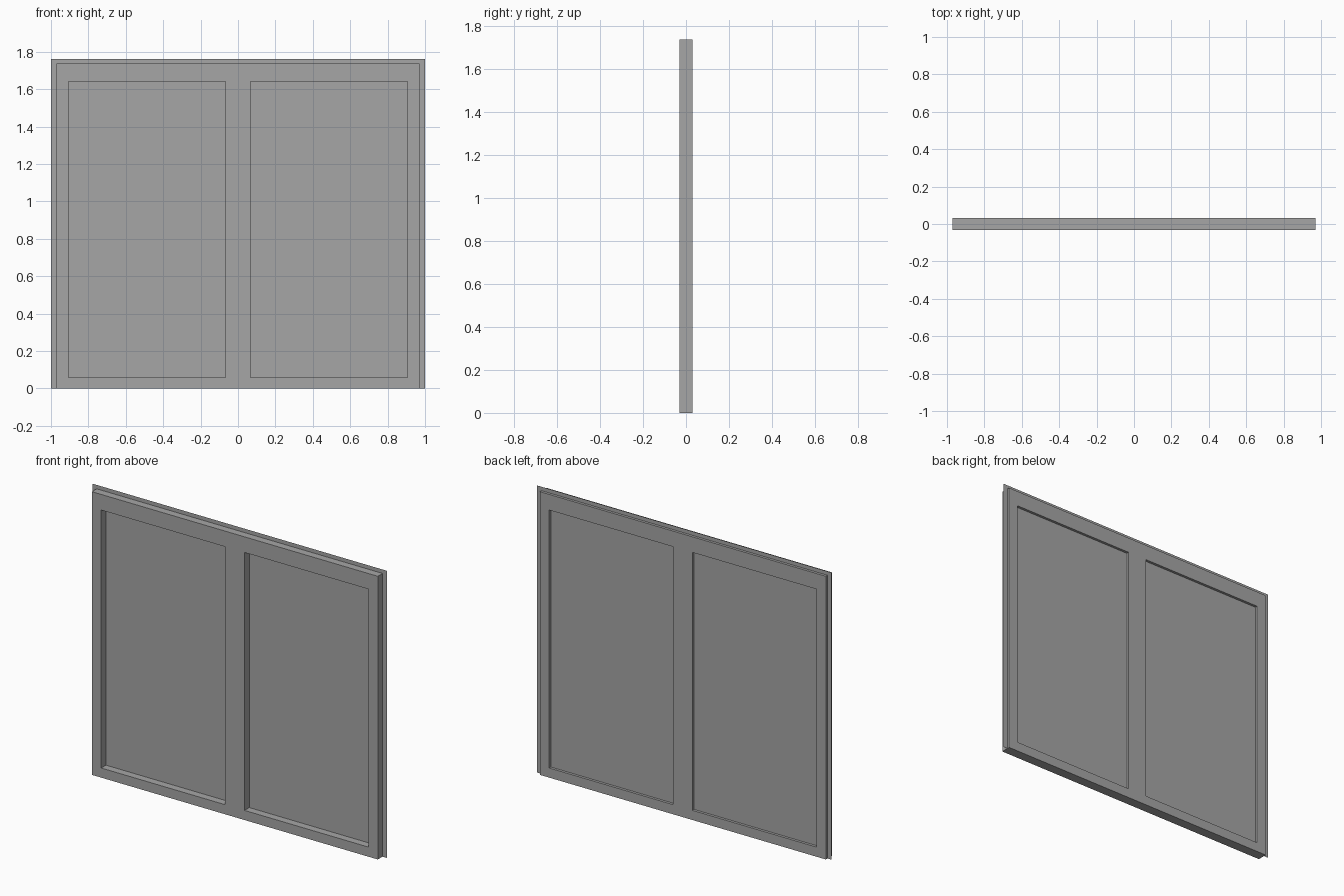
import bpy
import bmesh

cube = bpy.data.objects.get("Cube")
if cube:
    bpy.data.objects.remove(cube, do_unlink=True)

HALF_W, HEIGHT, HALF_D = 0.971, 1.738, 0.031   # frame body
FIN_W, FIN_TOP = 1.0, 1.762                    # nailing fin
OPEN_IN, OPEN_OUT = 0.066, 0.907               # openings, from the centre
OPEN_LOW, OPEN_HIGH = 0.059, 1.642
PANE_Y = 0.015                                 # plane of panes and fin

grey = bpy.data.materials.new("plain grey")
grey.use_nodes = True
colour = (0.38, 0.38, 0.38, 1.0)
grey.diffuse_color = colour
grey.node_tree.nodes["Principled BSDF"].inputs["Base Color"].default_value = colour


def sheet(name, xs, zs, y, skip=(), depth=0.0):
    """Upright grid of cells, leaving out skipped ones, optionally extruded back."""
    bm = bmesh.new()
    verts = {(i, k): bm.verts.new((x, y, z))
             for i, x in enumerate(xs) for k, z in enumerate(zs)}
    for i in range(len(xs) - 1):
        for k in range(len(zs) - 1):
            if (i, k) not in skip:
                bm.faces.new([verts[c] for c in
                              ((i, k), (i + 1, k), (i + 1, k + 1), (i, k + 1))])
    bmesh.ops.delete(bm, geom=[v for v in bm.verts if not v.link_faces], context='VERTS')
    if depth:
        front = bm.faces[:]
        back = bmesh.ops.extrude_face_region(bm, geom=front, use_keep_orig=True)["geom"]
        bmesh.ops.translate(bm, vec=(0, depth, 0),
                            verts=[g for g in back if isinstance(g, bmesh.types.BMVert)])
        bmesh.ops.recalc_face_normals(bm, faces=bm.faces[:])
    mesh = bpy.data.meshes.new(name)
    bm.to_mesh(mesh)
    bm.free()
    mesh.materials.append(grey)
    obj = bpy.data.objects.new(name, mesh)
    bpy.context.collection.objects.link(obj)
    return obj


# Frame with two openings and a flush centre post
sheet("window_frame",
      (-HALF_W, -OPEN_OUT, -OPEN_IN, OPEN_IN, OPEN_OUT, HALF_W),
      (0, OPEN_LOW, OPEN_HIGH, HEIGHT),
      -HALF_D, skip={(1, 1), (3, 1)}, depth=2 * HALF_D)

# Thin fin around the sides and top
sheet("nailing_fin", (-FIN_W, -HALF_W, HALF_W, FIN_W), (0, HEIGHT, FIN_TOP),
      PANE_Y, skip={(1, 0)})

# Window panes
for side, sign in (("left", 1), ("right", -1)):
    sheet(side + "_pane", sorted((sign * OPEN_IN, sign * OPEN_OUT)),
          (OPEN_LOW, OPEN_HIGH), PANE_Y)
